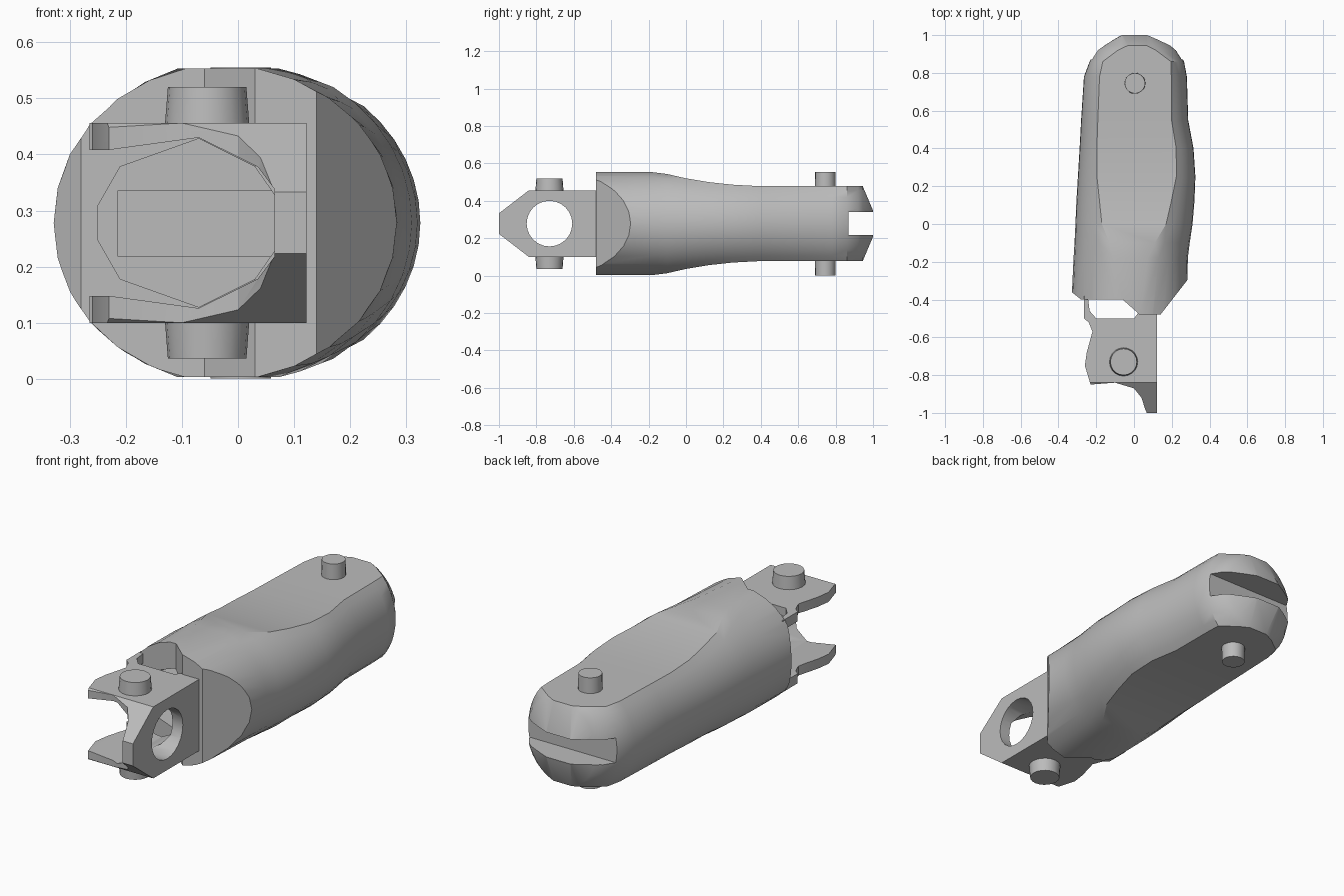
import bpy, bmesh
from math import acos, cos, sin, pi, radians
from mathutils import Vector

cube = bpy.data.objects.get("Cube")
if cube:
    bpy.data.objects.remove(cube, do_unlink=True)

MID = 0.278  # height of the long axis

grey = bpy.data.materials.new("plain_grey")
grey.use_nodes = True
grey.diffuse_color = (0.5, 0.5, 0.5, 1)
grey.node_tree.nodes["Principled BSDF"].inputs["Base Color"].default_value = (0.5, 0.5, 0.5, 1)


def loft(name, rings):
    """Skin matching closed rings and cap both ends."""
    bm = bmesh.new()
    rows = [[bm.verts.new(p) for p in ring] for ring in rings]
    n = len(rows[0])
    for a, b in zip(rows, rows[1:]):
        for i in range(n):
            bm.faces.new((a[i], a[(i + 1) % n], b[(i + 1) % n], b[i]))
    bm.faces.new(rows[0])
    bm.faces.new(rows[-1])
    bmesh.ops.recalc_face_normals(bm, faces=bm.faces)
    mesh = bpy.data.meshes.new(name)
    bm.to_mesh(mesh)
    bm.free()
    mesh.materials.append(grey)
    obj = bpy.data.objects.new(name, mesh)
    bpy.context.collection.objects.link(obj)
    return obj


def prism(name, outline, axis, lo, hi):
    """Extrude a 2D outline along x, y or z."""
    def place(p, d):
        co = list(p)
        co.insert("xyz".index(axis), d)
        return Vector(co)
    return loft(name, [[place(p, d) for p in outline] for d in (lo, hi)])


def circle(u, v, r, n):
    return [(u + r * cos(2 * pi * i / n), v + r * sin(2 * pi * i / n)) for i in range(n)]


def rect(u0, u1, v0, v1):
    return [(u0, v0), (u1, v0), (u1, v1), (u0, v1)]


def mirrored(half):
    """Complete an (across, height above axis) outline below the axis."""
    return [(u, MID + v) for u, v in half] + [(u, MID - v) for u, v in reversed(half)]


def activate(obj):
    bpy.ops.object.select_all(action="DESELECT")
    obj.select_set(True)
    bpy.context.view_layer.objects.active = obj


def boolean(obj, cutter, operation="DIFFERENCE"):
    cutter.hide_render = True
    mod = obj.modifiers.new("cut", "BOOLEAN")
    mod.operation, mod.solver, mod.object = operation, "EXACT", cutter
    activate(obj)
    bpy.ops.object.modifier_apply(modifier=mod.name)
    bpy.data.objects.remove(cutter, do_unlink=True)


def smooth(obj, angle=30):
    activate(obj)
    bpy.ops.object.shade_smooth_by_angle(angle=radians(angle))


# Body: rounded sides with flat top and bottom (y, left x, right x, flat half-width, half-height)
stations = [
    (-0.50, -0.335, 0.28, 0.06, 0.275), (-0.18, -0.32, 0.285, 0.09, 0.275),
    (-0.10, -0.315, 0.295, 0.12, 0.265), (0.0, -0.31, 0.31, 0.17, 0.242),
    (0.12, -0.305, 0.32, 0.19, 0.222), (0.25, -0.297, 0.325, 0.21, 0.208),
    (0.40, -0.288, 0.315, 0.21, 0.2), (0.55, -0.28, 0.287, 0.195, 0.2),
    (0.78, -0.265, 0.28, 0.19, 0.2), (0.86, -0.235, 0.265, 0.18, 0.2),
    (0.92, -0.2, 0.23, 0.1, 0.2), (0.945, -0.165, 0.2, 0.05, 0.2),
    (1.0, -0.085, 0.09, 0.06, 0.07),
]


def section(y, left, right, flat, h, steps=6):
    mid, a = (left + right) / 2, (right - left) / 2
    end = acos(flat / a)
    arc = [(a * cos(end * i / steps), h * sin(end * i / steps) / sin(end))
           for i in range(-steps, steps + 1)]
    ring = arc + [(-u, -v) for u, v in arc]
    return [(mid + u, y, MID + v) for u, v in ring]


body = loft("body", [section(*s) for s in stations])

# Stepped and slanted front of the body
front_cut = [(-0.5, -0.7), (-0.5, -0.22), (-0.33, -0.36), (-0.28, -0.4), (-0.06, -0.4),
             (0.03, -0.48), (0.14, -0.48), (0.28, -0.3), (0.35, -0.21), (0.35, -0.7)]
boolean(body, prism("front_cutter", front_cut, "z", -0.1, 0.7))

# Socket in the front and slot across the rear
socket = mirrored([(-0.25, 0.03), (-0.21, 0.1), (-0.07, 0.15), (0.03, 0.1), (0.065, 0.05)])
boolean(body, prism("socket_cutter", socket, "y", -0.6, -0.22))
boolean(body, prism("slot_cutter", rect(0.87, 1.1, 0.217, 0.34), "x", -0.5, 0.5))
smooth(body)

# Tongue inside the socket
prism("socket_tongue", rect(-0.215, 0.07, 0.218, 0.336), "y", -0.385, -0.2)

# Fork: plan outline trimmed to a pointed side outline
plan = [(0.122, -1), (0.065, -1), (0.04, -0.92), (0, -0.87), (-0.1, -0.84), (-0.23, -0.85),
        (-0.26, -0.75), (-0.25, -0.68), (-0.22, -0.57), (-0.24, -0.52), (-0.265, -0.5),
        (-0.265, -0.38), (-0.245, -0.38), (-0.235, -0.46), (-0.2, -0.5), (0, -0.5),
        (0.03, -0.46), (0.03, -0.4), (0.122, -0.4)]
fork = prism("fork", plan, "z", 0, 0.6)
side = mirrored([(-1.0, 0.055), (-0.84, 0.178), (-0.3, 0.178)])
boolean(fork, prism("side_trim", side, "x", -0.5, 0.5), "INTERSECT")

# Open channel through the fork, and the round hole in its wall
channel = mirrored([(-0.4, 0.13), (-0.23, 0.13), (-0.07, 0.152), (0.035, 0.1), (0.065, 0.06)])
boolean(fork, prism("channel_cutter", channel, "y", -1.2, -0.3))
boolean(fork, prism("hole_cutter", circle(-0.73, MID, 0.122, 24), "x", -0.1, 0.3))
smooth(fork)


# Pins standing out of the top and bottom
def pin(name, x, y, r_root, r_tip, root, tip):
    obj = loft(name, [[(u, v, MID + d) for u, v in circle(x, y, r, 20)]
                      for r, d in ((r_root, root), (r_tip, tip))])
    smooth(obj)


for label, s in (("upper", 1), ("lower", -1)):
    pin("front_pin_" + label, -0.055, -0.73, 0.076, 0.07, s * 0.165, s * 0.242)
    pin("rear_pin_" + label, 0.005, 0.745, 0.056, 0.054, s * 0.18, s * 0.277)
